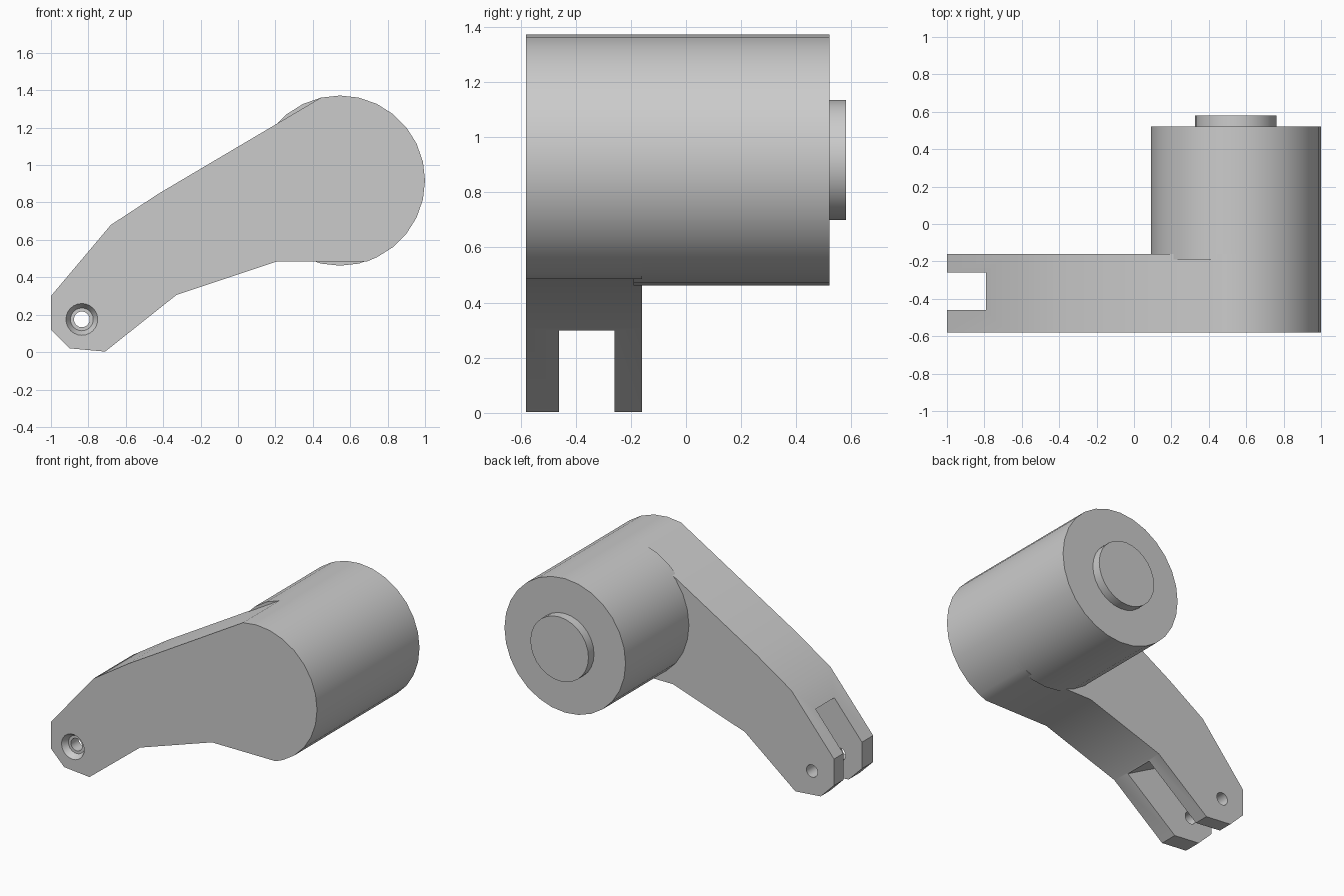
import bpy, bmesh
from math import sin, cos, tau, radians

cube = bpy.data.objects.get("Cube")
if cube:
    bpy.data.objects.remove(cube, do_unlink=True)

grey = bpy.data.materials.new("plain grey")
grey.use_nodes = True
grey.diffuse_color = (0.6, 0.6, 0.6, 1)
grey.node_tree.nodes["Principled BSDF"].inputs["Base Color"].default_value = (0.6, 0.6, 0.6, 1)

FRONT, BACK = -0.58, 0.58
DRUM_X, DRUM_Z, DRUM_R, SIDES = 0.545, 0.917, 0.455, 28
PIN_X, PIN_Z = -0.835, 0.175


def arc(x, z, r, sides, first=0, last=None):
    """Points of a circle, counted in whole steps from the +x axis."""
    last = sides - 1 if last is None else last
    return [(x + r * cos(tau * k / sides), z + r * sin(tau * k / sides))
            for k in range(first, last + 1)]


def prism(name, profile, y0, y1, end_profile=None):
    """Extrude an x-z profile along y, optionally tapering to another profile."""
    bm = bmesh.new()
    a = [bm.verts.new((x, y0, z)) for x, z in profile]
    b = [bm.verts.new((x, y1, z)) for x, z in end_profile or profile]
    bm.faces.new(a)
    bm.faces.new(b[::-1])
    for i in range(len(a)):
        bm.faces.new((a[i - 1], b[i - 1], b[i], a[i]))
    bmesh.ops.recalc_face_normals(bm, faces=bm.faces)
    mesh = bpy.data.meshes.new(name)
    bm.to_mesh(mesh)
    bm.free()
    mesh.materials.append(grey)
    ob = bpy.data.objects.new(name, mesh)
    bpy.context.collection.objects.link(ob)
    return ob


def activate(ob):
    bpy.ops.object.select_all(action='DESELECT')
    ob.select_set(True)
    bpy.context.view_layer.objects.active = ob


def cut(ob, cutter):
    """Subtract a helper solid and remove it."""
    cutter.hide_render = True
    activate(ob)
    mod = ob.modifiers.new("cut", 'BOOLEAN')
    mod.operation, mod.solver, mod.object = 'DIFFERENCE', 'EXACT', cutter
    bpy.ops.object.modifier_apply(modifier=mod.name)
    bpy.data.objects.remove(cutter, do_unlink=True)


# Bent arm whose wide end follows the drum outline
outline = [(-1, 0.30), (-1, 0.12), (-0.9, 0.02), (-0.71, 0.003), (-0.33, 0.305),
           (0.21, 0.485), (0.69, 0.485)]
outline += arc(DRUM_X, DRUM_Z, DRUM_R, SIDES, -5, 8)
outline += [(-0.42, 0.85), (-0.68, 0.68)]
arm = prism("arm", outline, FRONT, -0.16)

# Fork slot in the narrow end
slot = [(-0.98, 0.646), (-0.79, 0.545), (-0.15, 0.197), (-0.15, -0.2), (-1.2, -0.2), (-1.2, 0.646)]
cut(arm, prism("slot_cutter", slot, -0.46, -0.26))

# Pin hole through both prongs, with a countersink in front
cut(arm, prism("hole_cutter", arc(PIN_X, PIN_Z, 0.042, 24), FRONT - 0.1, 0))
cut(arm, prism("countersink_cutter", arc(PIN_X, PIN_Z, 0.091, 24), FRONT - 0.01, FRONT + 0.04,
               arc(PIN_X, PIN_Z, 0.061, 24)))

# Round drum and the short boss on its back
drum = prism("drum", arc(DRUM_X, DRUM_Z, DRUM_R, SIDES), -0.19, 0.52)
boss = prism("boss", arc(DRUM_X, DRUM_Z, 0.218, SIDES), 0.52, BACK)

for ob in (arm, drum, boss):
    activate(ob)
    bpy.ops.object.shade_smooth_by_angle(angle=radians(30))
